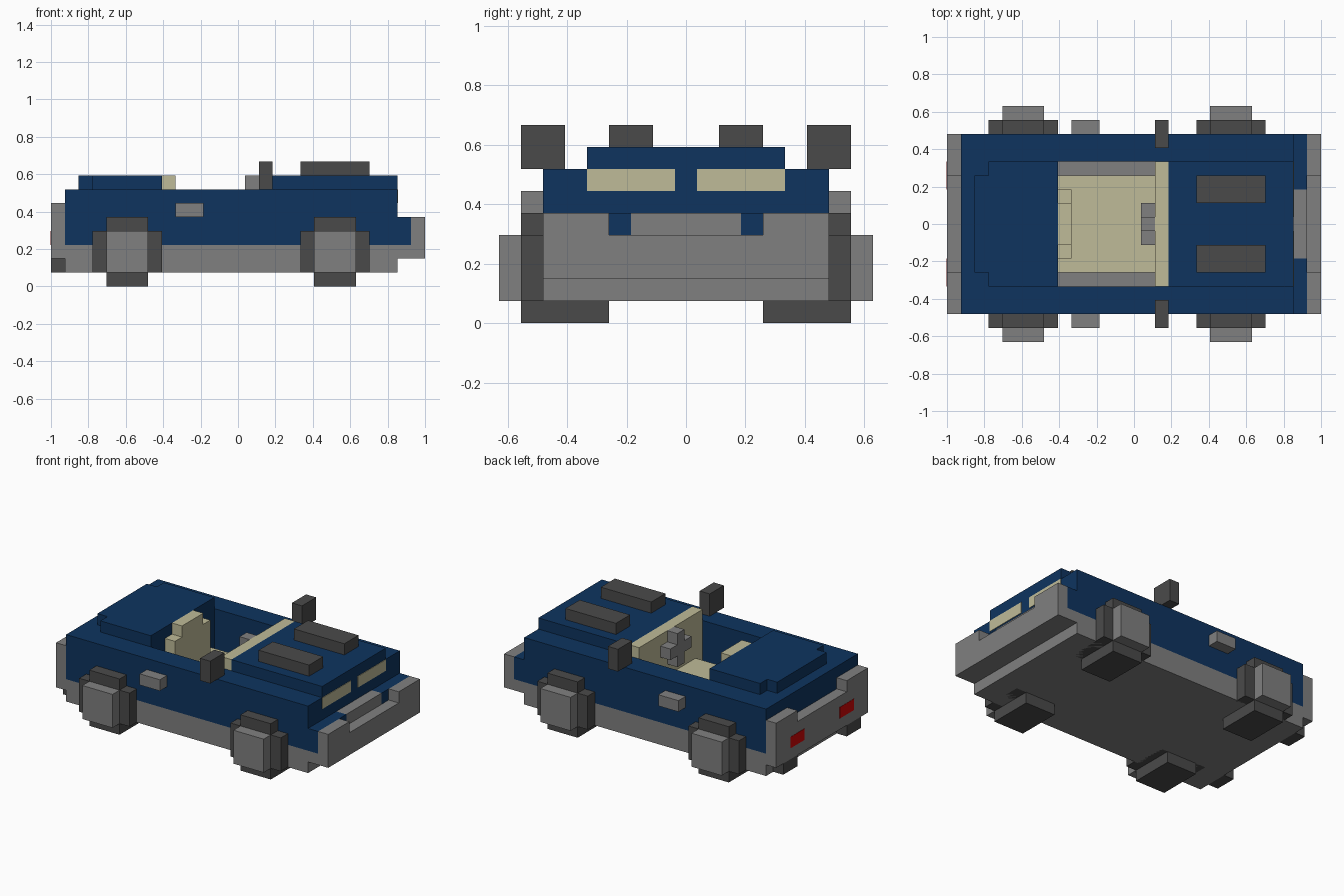
import bpy, bmesh
from mathutils import Vector

cube = bpy.data.objects.get("Cube")
if cube:
    bpy.data.objects.remove(cube, do_unlink=True)

U = 2 / 27          # block size: the car is 27 blocks long, 17 wide, 9 high
WIDTH = 17


def material(name, srgb):
    lin = [c / 12.92 if c <= 0.04045 else ((c + 0.055) / 1.055) ** 2.4
           for c in (v / 255 for v in srgb)]
    m = bpy.data.materials.new(name)
    m.use_nodes = True
    m.diffuse_color = (*lin, 1)
    m.node_tree.nodes["Principled BSDF"].inputs["Base Color"].default_value = (*lin, 1)
    return m


BLUE = material("navy paint", (14, 52, 95))
GREY = material("mid grey", (128, 128, 128))
DARK = material("dark rubber", (74, 74, 74))
CREAM = material("cream", (191, 187, 152))
RED = material("tail red", (208, 6, 6))


def prism(name, outline, axis, lo, hi, mat):
    """Extrude an outline along an axis, in block units.
    Outline axes: x -> (y, z), y -> (x, z), z -> (x, y)."""
    def place(a, b, h):
        p = {"x": (h, a, b), "y": (a, h, b), "z": (a, b, h)}[axis]
        return Vector((p[0] - 13.5, p[1] - WIDTH / 2, p[2])) * U
    bm = bmesh.new()
    base = bm.faces.new([bm.verts.new(place(a, b, lo)) for a, b in outline])
    ext = bmesh.ops.extrude_face_region(bm, geom=[base], use_keep_orig=True)
    top = [v for v in ext["geom"] if isinstance(v, bmesh.types.BMVert)]
    bmesh.ops.translate(bm, verts=top, vec=place(0, 0, hi) - place(0, 0, lo))
    bmesh.ops.recalc_face_normals(bm, faces=bm.faces)
    me = bpy.data.meshes.new(name)
    bm.to_mesh(me)
    bm.free()
    me.materials.append(mat)
    ob = bpy.data.objects.new(name, me)
    bpy.context.collection.objects.link(ob)
    return ob


def rect(a0, a1, b0, b1):
    return [(a0, b0), (a1, b0), (a1, b1), (a0, b1)]


def box(name, x, y, z, mat):
    return prism(name, rect(*x, *y), "z", *z, mat)


def pair(name, x, y, z, mat):
    """A box and its mirror image on the other side of the car."""
    box("right_" + name, x, y, z, mat)
    box("left_" + name, x, (WIDTH - y[1], WIDTH - y[0]), z, mat)


def plus(a, b, c):
    """Cross outline: a = outer span, b = inner span, c = lowest height."""
    (a0, a1), (b0, b1) = a, b
    z0, z1 = c, c + a1 - a0
    t = b0 - a0
    return [(b0, z0), (b1, z0), (b1, z0 + t), (a1, z0 + t), (a1, z1 - t), (b1, z1 - t),
            (b1, z1), (b0, z1), (b0, z1 - t), (a0, z1 - t), (a0, z0 + t), (b0, z0 + t)]


# Chassis and painted body, open above the cabin
box("chassis", (1, 25), (2, 15), (1, 3), GREY)
prism("body_rear_and_sides",
      [(1, 2), (16, 2), (16, 4), (8, 4), (8, 13), (16, 13), (16, 15), (1, 15)],
      "z", 3, 7, BLUE)
box("body_front", (16, 25), (2, 15), (3, 7), BLUE)
box("hood", (16, 25), (4, 13), (7, 8), BLUE)
prism("rear_deck",
      [(3, 4), (8, 4), (8, 13), (3, 13), (3, 12), (2, 12), (2, 5), (3, 5)],
      "z", 7, 8, BLUE)
pair("hood_scoop", (18, 23), (5, 7), (8, 9), DARK)

# Nose: painted lip around the grille, then the bumper
prism("nose_lip", [(2, 3), (15, 3), (15, 5), (11, 5), (11, 4), (6, 4), (6, 5), (2, 5)],
      "x", 25, 26, BLUE)
box("grille", (25, 26), (6, 11), (4, 5), GREY)
box("front_valance", (25, 26), (2, 15), (2, 3), GREY)


def bumper(name, x0, z0, z1):
    prism(name, [(2, z0), (15, z0), (15, z1), (12, z1), (12, z1 - 1),
                 (5, z1 - 1), (5, z1), (2, z1)], "x", x0, x0 + 1, GREY)


bumper("front_bumper", 26, 2, 5)
bumper("rear_bumper", 0, 2, 6)

# Lamps, exhausts, handles and mirrors
pair("headlight", (25, 25.05), (4, 8), (6, 7), CREAM)
pair("tail_light", (-0.03, 0), (4, 6), (3, 4), RED)
pair("exhaust", (0, 1), (3, 5), (1, 2), DARK)
pair("door_handle", (9, 11), (1, 2), (5, 6), GREY)
pair("mirror", (15, 16), (1, 3), (7, 9), DARK)

# Cabin
box("cabin_floor", (8, 15), (5, 12), (3, 4), CREAM)
box("windscreen", (15, 16), (4, 13), (3, 8), CREAM)
prism("seat", [(6, 4), (11, 4), (11, 7), (10, 7), (10, 8), (7, 8), (7, 7), (6, 7)],
      "x", 8, 9, CREAM)
prism("steering_wheel", plus((7, 10), (8, 9), 5), "x", 14, 15, GREY)

# Wheels: cross-shaped tyres with square hubs
for end, x in (("rear", 3), ("front", 18)):
    for side, lo in (("right", 1), ("left", 12)):
        prism(f"{end}_{side}_tyre", plus((x, x + 5), (x + 1, x + 4), 0),
              "y", lo, lo + 4, DARK)
    pair(f"{end}_hub", (x + 1, x + 4), (0, 1), (1, 4), GREY)
